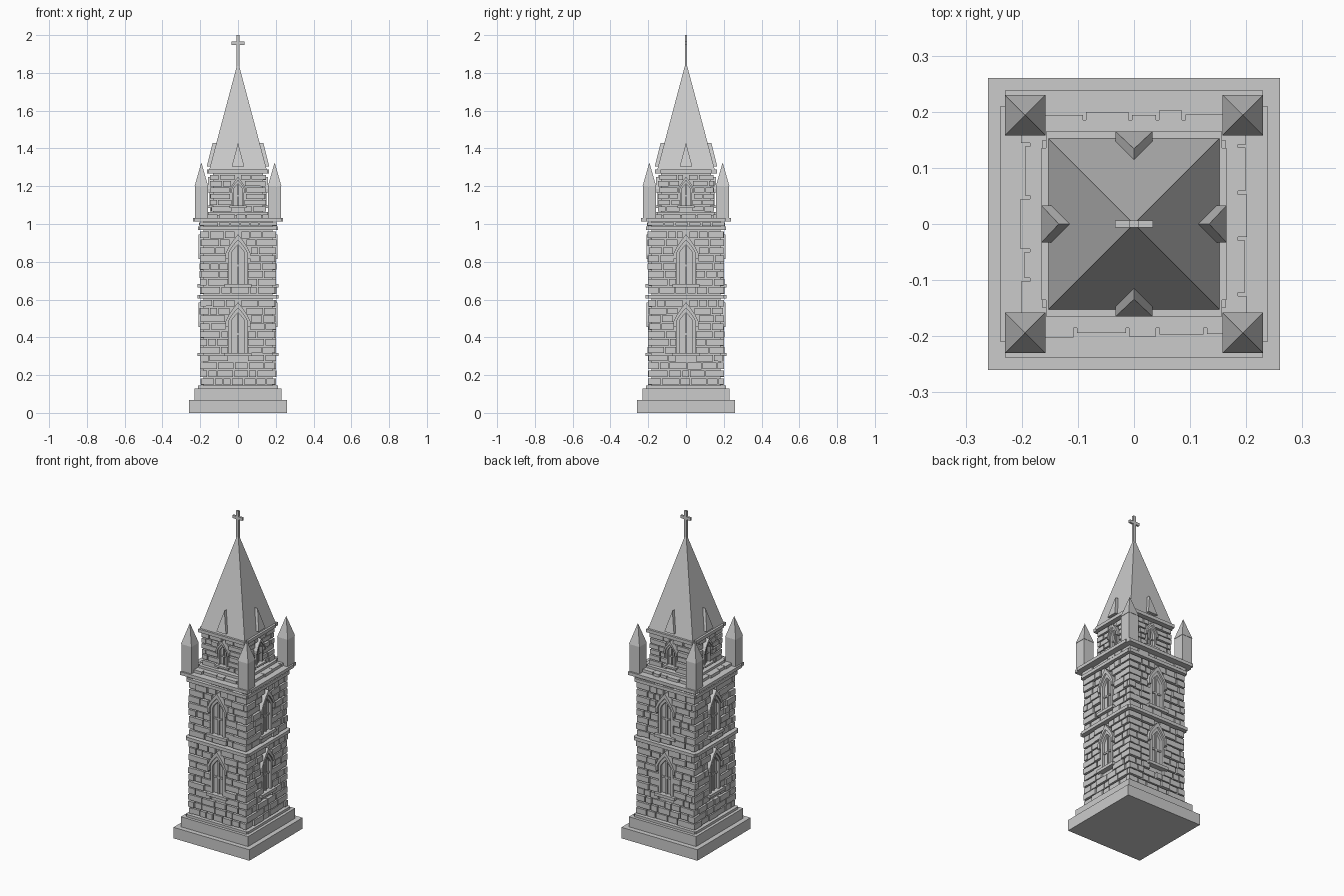
import bpy, bmesh, random
from mathutils import Matrix, Vector
from math import pi

if "Cube" in bpy.data.objects:
    bpy.data.objects.remove(bpy.data.objects["Cube"])

random.seed(7)


def finish(name, bm):
    bmesh.ops.recalc_face_normals(bm, faces=bm.faces)
    me = bpy.data.meshes.new(name)
    bm.to_mesh(me)
    bm.free()
    ob = bpy.data.objects.new(name, me)
    bpy.context.collection.objects.link(ob)
    return ob


def turn(k):
    return Matrix.Rotation(k * pi / 2, 4, 'Z')


def box(bm, x0, x1, y0, y1, z0, z1, k=0):
    c = Vector(((x0 + x1) / 2, (y0 + y1) / 2, (z0 + z1) / 2))
    m = turn(k) @ Matrix.Translation(c) @ Matrix.Diagonal((x1 - x0, y1 - y0, z1 - z0, 1))
    bmesh.ops.create_cube(bm, size=1, matrix=m)


def block(bm, hx, hy, z0, z1):
    box(bm, -hx, hx, -hy, hy, z0, z1)


def prism(bm, pts, y0, y1, k=0):
    """Extrude an x-z outline from y0 to y1, turned to side k."""
    a = [bm.verts.new(turn(k) @ Vector((x, y0, z))) for x, z in pts]
    b = [bm.verts.new(turn(k) @ Vector((x, y1, z))) for x, z in pts]
    bm.faces.new(a)
    bm.faces.new(b[::-1])
    n = len(pts)
    for i in range(n):
        bm.faces.new((a[i], b[i], b[(i + 1) % n], a[(i + 1) % n]))


def pyramid(bm, x, y, h, z0, z1):
    base = [bm.verts.new((x + sx * h, y + sy * h, z0))
            for sx, sy in ((-1, -1), (1, -1), (1, 1), (-1, 1))]
    tip = bm.verts.new((x, y, z1))
    bm.faces.new(base[::-1])
    for i in range(4):
        bm.faces.new((base[i], base[(i + 1) % 4], tip))


def arch(w, bottom, spring, apex):
    """Pointed arch path, left foot to right foot."""
    left = [(-w, bottom)] + [(-w * (1 - t ** 1.3), spring + (apex - spring) * t)
                             for t in (0, .35, .7)]
    return left + [(0, apex)] + [(-x, z) for x, z in reversed(left)]


# windows: sill z, spring z, hood apex z, hood half width, wall plane distance
LOWER = (.30, .485, .585, .065, .18)
UPPER = (.665, .845, .945, .065, .18)
BELFRY = (1.085, 1.185, 1.25, .042, .13)


def clearance(z0, z1, win):
    sill, spring, apex, w, _ = win
    if z1 < sill + .004 or z0 > apex:
        return 0
    if z0 < spring - .03:
        return w if z1 > spring - .03 else w * .8
    return w * min(1, (apex - z0) / (apex - spring)) + .004


def bricks(bm, z0, z1, rows, half, core, wins):
    """Rows of uneven stones on all four sides, leaving the windows free."""
    dz = (z1 - z0) / rows
    for k in range(4):
        for r in range(rows):
            a, b = z0 + r * dz, z0 + (r + 1) * dz - .006
            h = half if (r + k) % 2 else core
            c = max([clearance(a, b, w) for w in wins] + [0])
            for s, e in ([(-h, -c), (c, h)] if c else [(-h, h)]):
                x = s
                while x < e - .008:
                    n = min(e, x + random.uniform(.04, .1))
                    if e - n < .025:
                        n = e
                    d = half + random.uniform(-.006, .003)
                    box(bm, x, n - (.006 if n < e else 0), -d, -core + .01,
                        a + random.uniform(0, .003), b, k)
                    x = n


# stepped base
bm = bmesh.new()
block(bm, .26, .26, 0, .068)
block(bm, .23, .23, .068, .13)
block(bm, .212, .205, .13, .145)
block(bm, .205, .212, .13, .145)
finish("stepped_base", bm)

# wall cores behind the stones
bm = bmesh.new()
block(bm, .182, .182, .13, 1.03)
block(bm, .132, .132, 1.03, 1.29)
finish("wall_core", bm)

# stonework
bm = bmesh.new()
bricks(bm, .148, .603, 11, .2, .18, [LOWER])
bricks(bm, .63, .966, 8, .2, .18, [UPPER])
bricks(bm, .99, 1.014, 1, .205, .18, [])
bricks(bm, 1.03, 1.055, 1, .2, .18, [])
bricks(bm, 1.065, 1.266, 6, .147, .13, [BELFRY])
finish("wall_stones", bm)

# string courses and cornices: each a pair of crossing slabs
bm = bmesh.new()
for a, b, c, z0, z1 in ((.207, .215, .2, .605, .625), (.205, .212, .2, .967, .987),
                        (.23, .238, .21, 1.012, 1.032), (.155, .163, .15, 1.048, 1.063),
                        (.157, .165, .135, 1.268, 1.288)):
    block(bm, a, b, z0, z1)
    block(bm, b, c, z0, z1)
block(bm, .185, .185, 1.03, 1.048)
finish("string_courses", bm)

# windows on every side
frames, panes = bmesh.new(), bmesh.new()
for k in range(4):
    for sill, spring, apex, w, wall in (LOWER, UPPER, BELFRY):
        s = w / .065
        foot = sill + .018 * s
        out = arch(w, spring - .03 * s, spring, apex)
        mid = arch(w * .77, spring - .03 * s, spring, apex - .03 * s)
        prism(frames, out + mid[::-1], -wall - .03, -wall + .01, k)      # hood
        out = arch(w * .77, foot, spring, apex - .03 * s)
        inn = arch(w * .54, foot, spring, apex - .055 * s)
        prism(frames, out + inn[::-1], -wall - .02, -wall + .01, k)      # jambs
        box(frames, -w * 1.08, w * 1.08, -wall - .035, -wall + .01, sill, foot, k)
        prism(panes, inn, -wall - .004, -wall + .01, k)                  # glazing
        t = .005 * s
        box(panes, -t, t, -wall - .012, -wall, foot, apex - .06 * s, k)
        zc = foot + .6 * (spring - foot)
        box(panes, -w * .54, w * .54, -wall - .011, -wall, zc - t, zc + t, k)
finish("window_frames", frames)
finish("window_panes", panes)

# corner pinnacles
bm = bmesh.new()
for x in (-.194, .194):
    for y in (-.194, .194):
        box(bm, x - .034, x + .034, y - .034, y + .034, 1.03, 1.2)
        pyramid(bm, x, y, .036, 1.2, 1.325)
finish("corner_pinnacles", bm)

# spire
bm = bmesh.new()
pyramid(bm, 0, 0, .152, 1.288, 1.86)
finish("spire", bm)

# small gabled dormers leaning with the spire
bm = bmesh.new()
for k in range(4):
    tri = ((-.033, -.165, 1.305), (.033, -.165, 1.305), (0, -.134, 1.43))
    a = [bm.verts.new(turn(k) @ Vector(p)) for p in tri]
    b = [bm.verts.new(turn(k) @ Vector((x, y + .03, z))) for x, y, z in tri]
    bm.faces.new(a)
    bm.faces.new(b[::-1])
    for i in range(3):
        bm.faces.new((a[i], b[i], b[(i + 1) % 3], a[(i + 1) % 3]))
finish("spire_dormers", bm)

# cross
bm = bmesh.new()
block(bm, .008, .006, 1.82, 2.0)
block(bm, .034, .006, 1.947, 1.965)
finish("top_cross", bm)
